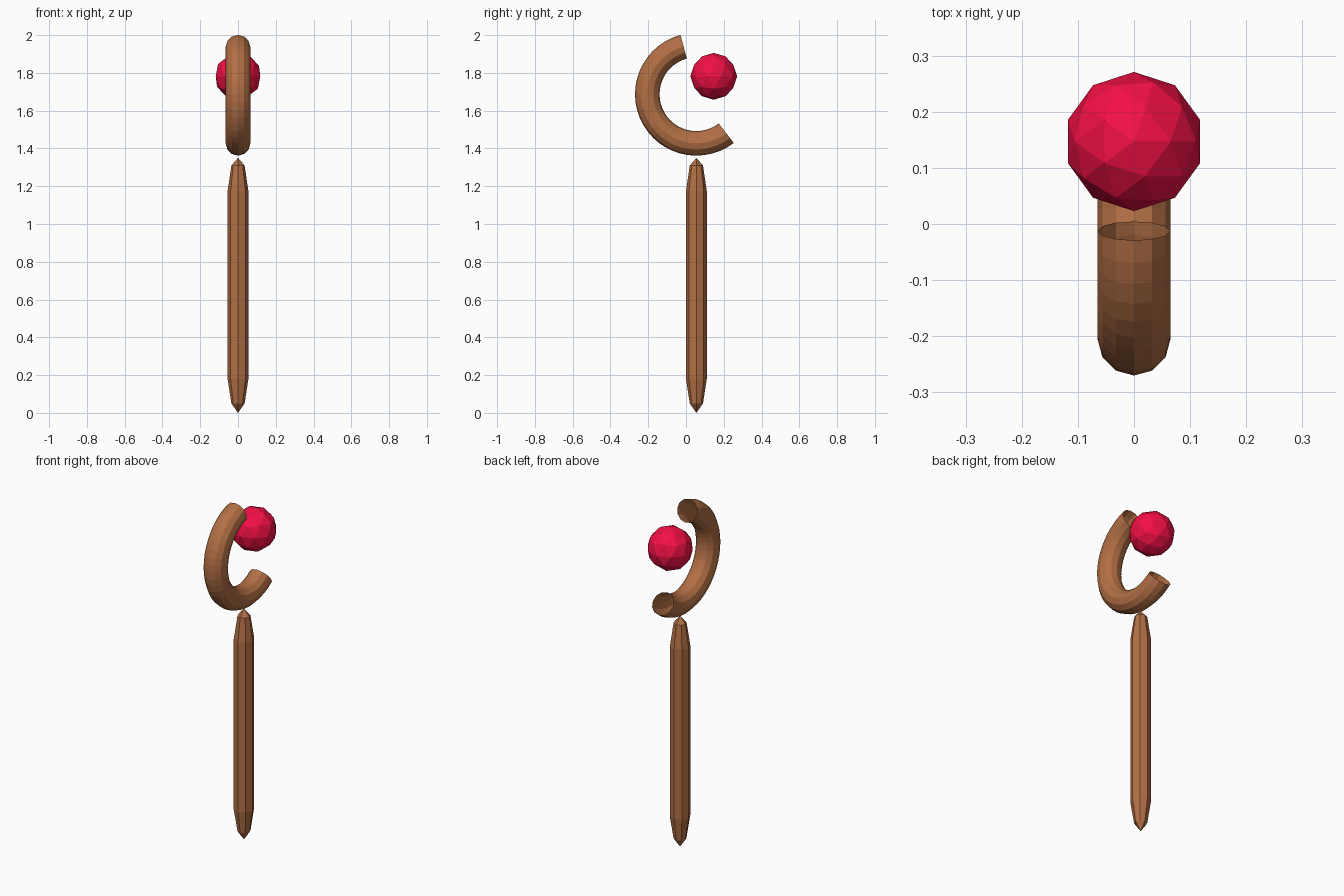
import bpy, bmesh
from math import sin, cos, radians, tau

if "Cube" in bpy.data.objects:
    bpy.data.objects.remove(bpy.data.objects["Cube"])


def material(name, rgb):
    m = bpy.data.materials.new(name)
    m.diffuse_color = (*rgb, 1)
    m.use_nodes = True
    m.node_tree.nodes["Principled BSDF"].inputs["Base Color"].default_value = m.diffuse_color
    return m


wood = material("wood", (0.45, 0.16, 0.06))
red = material("red", (0.90, 0.005, 0.06))


def finish(bm, name, mat):
    me = bpy.data.meshes.new(name)
    bmesh.ops.recalc_face_normals(bm, faces=bm.faces)
    bm.to_mesh(me)
    bm.free()
    me.materials.append(mat)
    ob = bpy.data.objects.new(name, me)
    bpy.context.collection.objects.link(ob)
    return ob


def bridge(bm, rings):
    """Join successive vertex rings with quads."""
    for a, b in zip(rings, rings[1:]):
        n = len(a)
        for i in range(n):
            j = (i + 1) % n
            bm.faces.new((a[i], a[j], b[j], b[i]))


# Shaft: eight-sided rod with tapered shoulders and four-quad tips
YC = 0.055
bm = bmesh.new()
profile = [(0.035, 0.05), (0.055, 0.18), (0.055, 1.175), (0.035, 1.31)]
rings = [[bm.verts.new((r * cos(tau * i / 8), YC + r * sin(tau * i / 8), z))
          for i in range(8)] for r, z in profile]
bridge(bm, rings)
for ring, z in ((rings[0], 0.0), (rings[-1], 1.35)):
    tip = bm.verts.new((0, YC, z))
    for i in range(0, 8, 2):
        bm.faces.new((tip, ring[i], ring[i + 1], ring[(i + 2) % 8]))
finish(bm, "shaft", wood)

# Crook: part of a 48 x 12 torus standing in the YZ plane, open at both ends
ZC, MAJOR, MINOR = 1.687, 0.26, 0.065
bm = bmesh.new()
rings = []
for k in range(14, 42):
    a = radians(7.5 * k)
    ring = []
    for i in range(12):
        t = tau * i / 12
        r = MAJOR + MINOR * cos(t)
        ring.append(bm.verts.new((MINOR * sin(t), YC + r * cos(a), ZC + r * sin(a))))
    rings.append(ring)
bridge(bm, rings)
finish(bm, "crook", wood)

# Gem: faceted ball floating in the mouth of the crook
bm = bmesh.new()
bmesh.ops.create_icosphere(bm, subdivisions=2, radius=0.124)
finish(bm, "gem", red).location = (0, 0.147, 1.782)
